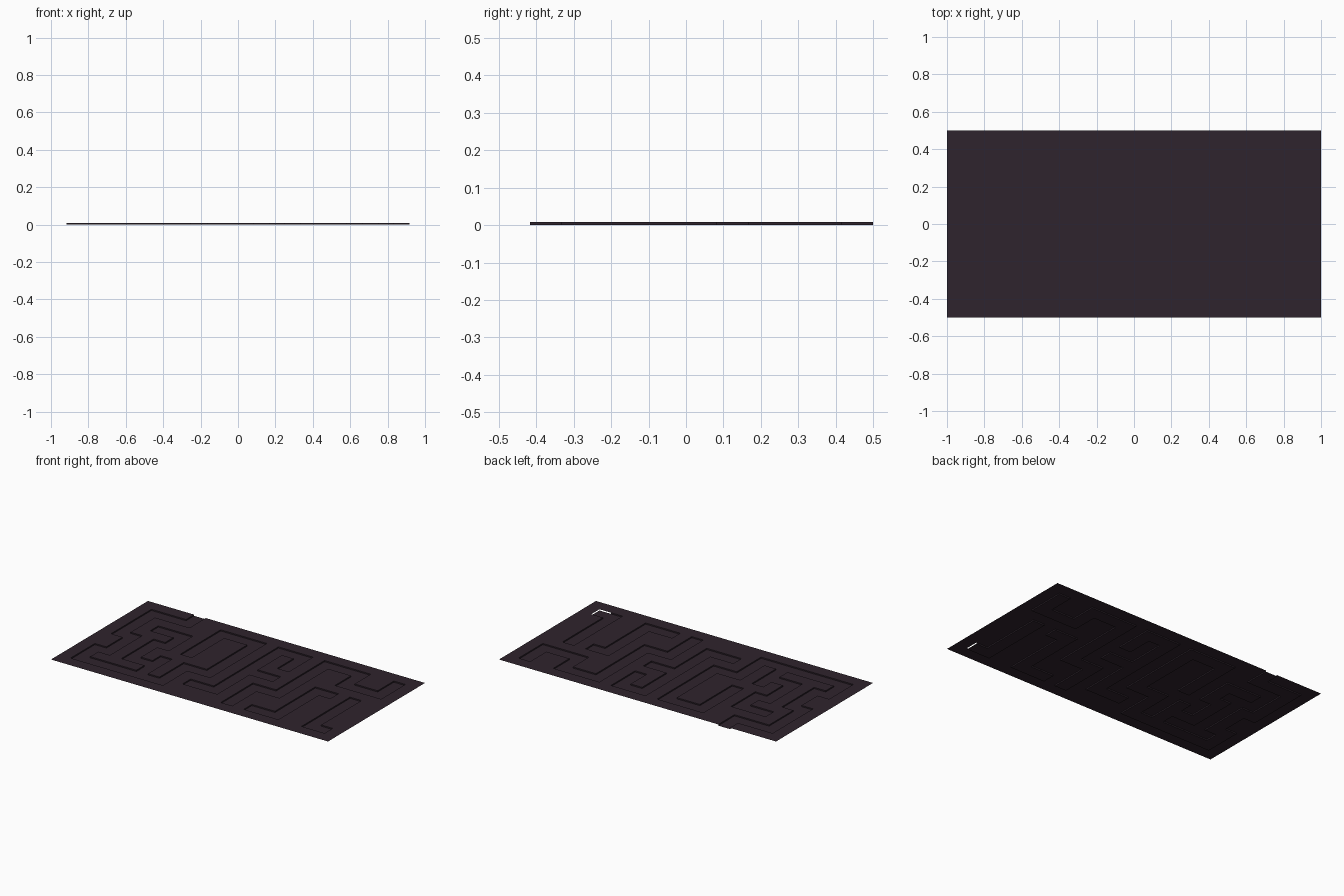
import bpy, bmesh

if "Cube" in bpy.data.objects:
    bpy.data.objects.remove(bpy.data.objects["Cube"])

COLS, ROWS, CELL, HEIGHT = 24, 12, 1 / 12, 0.008

mat = bpy.data.materials.new("dark plum")
mat.diffuse_color = (0.028, 0.017, 0.026, 1)
mat.use_nodes = True
mat.node_tree.nodes["Principled BSDF"].inputs["Base Color"].default_value = mat.diffuse_color

# Sunken corridors as straight runs: first column, first row, last column, last row
RUNS = [
    (4, 0, 4, 1), (1, 1, 4, 1), (1, 1, 1, 5), (1, 5, 2, 5), (2, 5, 2, 8),
    (1, 8, 2, 8), (1, 8, 1, 10), (1, 10, 8, 10), (8, 7, 8, 10),
    (3, 3, 5, 3), (5, 3, 5, 5), (4, 5, 5, 5), (4, 5, 4, 8), (4, 8, 6, 8), (6, 7, 6, 9),
    (7, 1, 7, 5), (7, 1, 10, 1), (10, 1, 10, 7), (8, 7, 10, 7),
    (12, 3, 12, 9), (10, 9, 12, 9), (12, 1, 12, 3), (12, 1, 14, 1), (14, 1, 14, 3),
    (12, 5, 14, 5), (14, 7, 14, 10), (14, 7, 16, 7), (16, 1, 16, 7),
    (16, 1, 19, 1), (19, 1, 19, 3), (18, 5, 19, 5), (18, 5, 18, 10), (16, 10, 18, 10),
    (19, 3, 22, 3), (22, 1, 22, 3), (21, 5, 21, 10), (21, 10, 22, 10),
]
sunken = {(c, r) for a, b, d, e in RUNS
          for c in range(a, d + 1) for r in range(b, e + 1)}

bm = bmesh.new()
cache = {}


def vert(c, r, z):
    key = (c, r, z)
    if key not in cache:
        cache[key] = bm.verts.new((-1 + c * CELL, 0.5 - r * CELL, z))
    return cache[key]


# Maze tops and corridor floors
for c in range(COLS):
    for r in range(ROWS):
        z = 0 if (c, r) in sunken else HEIGHT
        bm.faces.new([vert(c, r + 1, z), vert(c + 1, r + 1, z),
                      vert(c + 1, r, z), vert(c, r, z)])

# Corridor walls, facing into the corridors; the last corner cell stays open
for c, r in sorted(sunken):
    sides = [((c - 1, r), (c, r + 1), (c, r)), ((c + 1, r), (c + 1, r), (c + 1, r + 1)),
             ((c, r - 1), (c, r), (c + 1, r)), ((c, r + 1), (c + 1, r + 1), (c, r + 1))]
    for (nc, nr), p, q in sides:
        opening = (c, r) == (22, 10) and (nc == 23 or nr == 11)
        if (nc, nr) in sunken or nr < 0 or opening:
            continue
        bm.faces.new([vert(*p, 0), vert(*q, 0), vert(*q, HEIGHT), vert(*p, HEIGHT)])

mesh = bpy.data.meshes.new("maze_board")
bm.to_mesh(mesh)
bm.free()
mesh.materials.append(mat)
board = bpy.data.objects.new("maze_board", mesh)
bpy.context.collection.objects.link(board)
